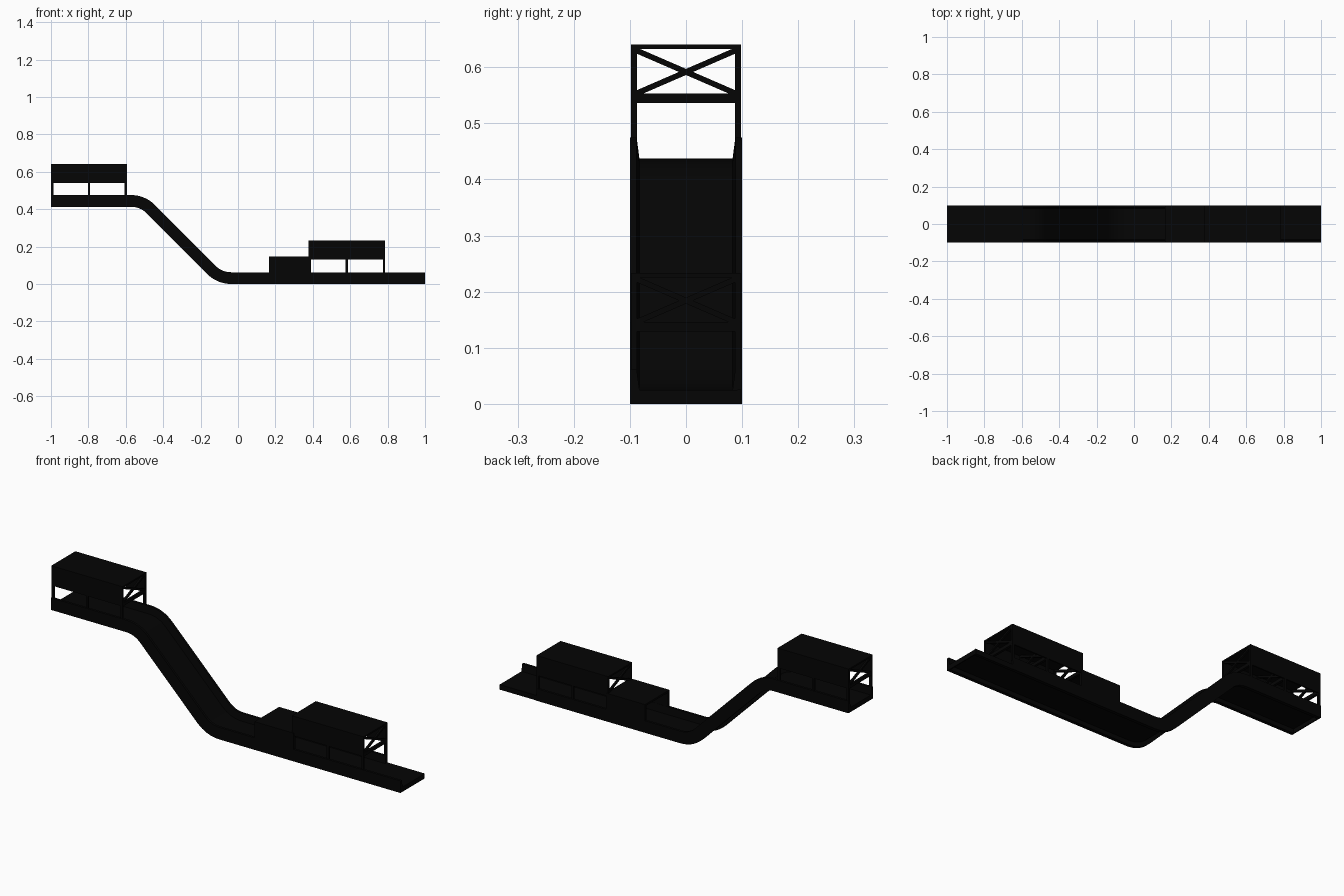
import bpy, bmesh, math
from mathutils import Vector

if "Cube" in bpy.data.objects:
    bpy.data.objects.remove(bpy.data.objects["Cube"])

black = bpy.data.materials.new("soft black")
black.diffuse_color = (0.0013, 0.0013, 0.0013, 1)
black.use_nodes = True
black.node_tree.nodes["Principled BSDF"].inputs["Base Color"].default_value = black.diffuse_color


def finish(name, bm):
    bmesh.ops.recalc_face_normals(bm, faces=bm.faces)
    me = bpy.data.meshes.new(name)
    bm.to_mesh(me)
    bm.free()
    me.materials.append(black)
    ob = bpy.data.objects.new(name, me)
    bpy.context.collection.objects.link(ob)
    return ob


def add_box(bm, x0, x1, y0, y1, z0, z1):
    vs = bmesh.ops.create_cube(bm, size=1)["verts"]
    for v in vs:
        v.co = Vector((x0 if v.co.x < 0 else x1,
                       y0 if v.co.y < 0 else y1,
                       z0 if v.co.z < 0 else z1))
    return vs


def add_brace(bm, x, y0, z0, y1, z1, w=0.01):
    # diagonal bar lying in the plane of constant x
    d = Vector((0, y1 - y0, z1 - z0))
    ang = math.atan2(d.z, d.y)
    for v in add_box(bm, -w / 2, w / 2, -d.length / 2, d.length / 2, -w / 2, w / 2):
        y, z = v.co.y, v.co.z
        v.co = Vector((x + v.co.x,
                       (y0 + y1) / 2 + y * math.cos(ang) - z * math.sin(ang),
                       (z0 + z1) / 2 + y * math.sin(ang) + z * math.cos(ang)))


def sweep(name, section, path):
    # section: (y, offset normal to path); path: (x, z, downward angle)
    bm = bmesh.new()
    rings = [[bm.verts.new((x + n * math.sin(a), y, z + n * math.cos(a)))
              for y, n in section] for x, z, a in path]
    k = len(section)
    for r, s in zip(rings, rings[1:]):
        for i in range(k):
            j = (i + 1) % k
            bm.faces.new((r[i], r[j], s[j], s[i]))
    bm.faces.new(rings[0])
    bm.faces.new(rings[-1][::-1])
    return finish(name, bm)


# Conveyor path: high deck, 45 degree slope, low deck
R, STEPS, HIGH, LOW, SX, EX = 0.145, 8, 0.445, 0.0325, -0.57, -0.0375
arc = [i * math.pi / 4 / STEPS for i in range(STEPS + 1)]
path = [(-1, HIGH, 0)]
path += [(SX + R * math.sin(a), HIGH - R * (1 - math.cos(a)), a) for a in arc]
path += [(EX - R * math.sin(a), LOW + R * (1 - math.cos(a)), a) for a in reversed(arc)]
path += [(0.785, LOW, 0)]

# Side rails with slanted inner walls, and a thin belt between them
left_rail = [(-0.1, -0.0325), (-0.083, -0.0325), (-0.083, -0.008), (-0.088, 0.03), (-0.1, 0.03)]
right_rail = [(-y, n) for y, n in left_rail]
belt = [(-0.083, -0.011), (0.083, -0.011), (0.083, -0.008), (-0.083, -0.008)]
outlet_path = [(0.785, LOW, 0), (1, LOW, 0)]
sweep("front_rail", left_rail, path[:-1] + outlet_path[1:])
sweep("back_rail", right_rail, path)
sweep("belt", belt, path[:-1] + outlet_path[1:])

# Outlet end, open on the back side, and end caps below the belt
low_rail = [(0.083, -0.0325), (0.098, -0.0325), (0.098, -0.007), (0.083, -0.008)]
sweep("low_outlet_rail", low_rail, outlet_path)
for name, x, z in (("upper_end_cap", -1, HIGH), ("lower_end_cap", 0.995, LOW)):
    bm = bmesh.new()
    add_box(bm, x, x + 0.005, -0.083, 0.083, z - 0.0325, z - 0.009)
    finish(name, bm)


# Canopies: solid roof and sides, open underneath, braced frames
def canopy(prefix, x0, x1, deck):
    bot, top = deck + 0.065, deck + 0.167
    bm = bmesh.new()
    add_box(bm, x0, x1, -0.098, 0.098, top - 0.008, top)
    for s in (-1, 1):
        ys = sorted((s * 0.098, s * 0.091))
        add_box(bm, x0, x1, *ys, bot, top - 0.008)
    finish(prefix + "_canopy_shell", bm)

    bm = bmesh.new()
    for x in (x0 + 0.0065, (x0 + x1) / 2, x1 - 0.0065):
        for s in (-1, 1):
            ys = sorted((s * 0.0978, s * 0.0875))
            add_box(bm, x - 0.006, x + 0.006, *ys, deck - 0.02, top - 0.004)
            add_brace(bm, x, -0.09 * s, bot + 0.014, 0.09 * s, top - 0.01)
        add_box(bm, x - 0.006, x + 0.006, -0.09, 0.09, bot - 0.002, bot + 0.015)
    finish(prefix + "_canopy_frames", bm)


canopy("upper", -1, -0.593, 0.4735)
canopy("lower", 0.377, 0.787, 0.066)

# Tunnel hood over the trough before the lower canopy, open at both ends
bm = bmesh.new()
add_box(bm, 0.165, 0.389, -0.1, 0.1, 0.136, 0.146)
for s in (-1, 1):
    ys = sorted((s * 0.1, s * 0.089))
    add_box(bm, 0.165, 0.389, *ys, 0.06, 0.136)
finish("tunnel_hood", bm)
